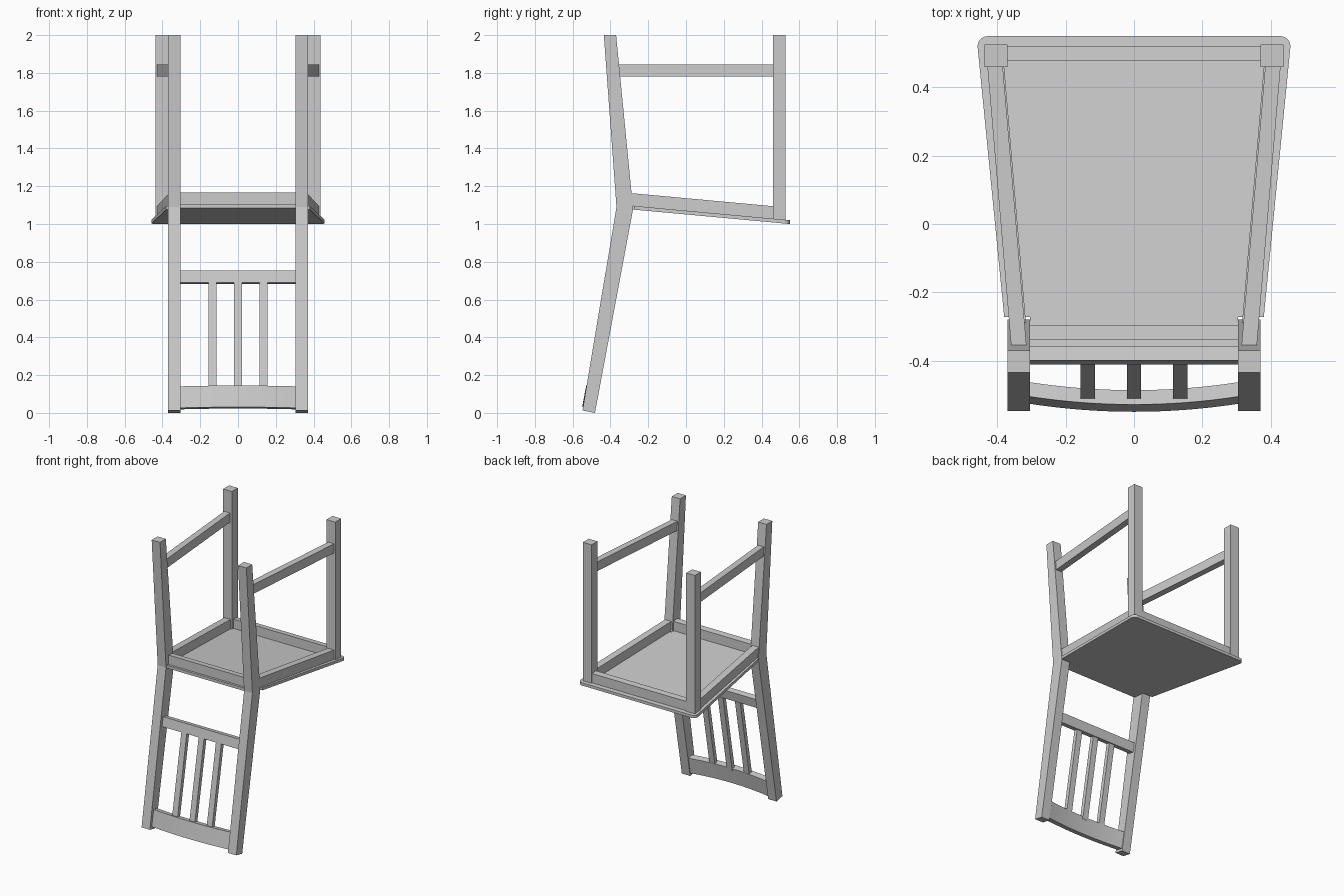
import bpy, bmesh, math

if "Cube" in bpy.data.objects:
    bpy.data.objects.remove(bpy.data.objects["Cube"])

SLOPE = 0.092                      # seat tilt


def seat_z(y):
    """Height of the seat board's lower face at depth y."""
    return 1.0 + SLOPE * (0.55 - y)


def back_y(z):
    """Centre line of the raked back posts."""
    return -0.512 + 0.186 * z


def loft(name, rings, mirror=False):
    """Solid skinned through equal-length rings of points, capped at both ends."""
    bm = bmesh.new()
    vs = [[bm.verts.new(p) for p in r] for r in rings]
    n = len(rings[0])
    for a, b in zip(vs, vs[1:]):
        for i in range(n):
            j = (i + 1) % n
            bm.faces.new((a[i], a[j], b[j], b[i]))
    bm.faces.new(vs[0][::-1])
    bm.faces.new(vs[-1])
    bmesh.ops.recalc_face_normals(bm, faces=bm.faces[:])
    me = bpy.data.meshes.new(name)
    bm.to_mesh(me)
    bm.free()
    ob = bpy.data.objects.new(name, me)
    bpy.context.collection.objects.link(ob)
    if mirror:
        ob.modifiers.new("mirror", 'MIRROR')
    return ob


def prism(name, profile, x0, x1, mirror=False):
    """Side (y, z) profile extruded across x."""
    return loft(name, [[(x, y, z) for y, z in profile] for x in (x0, x1)], mirror)


def raked(z0, z1, t, off=0.0):
    """Slab profile following the back rake, ends square to it."""
    k = 0.186
    pts = []
    for z, side in ((z0, -1), (z0, 1), (z1, 1), (z1, -1)):
        d = off + side * t / 2
        pts.append((back_y(z) + d, z - k * d))
    return pts


# Back posts, bent at the seat
prism("back_post", [(-0.435, 2), (-0.37, 2), (-0.28, 1.08), (-0.482, 0.0),
                    (-0.548, 0.013), (-0.368, 1.09)], 0.305, 0.37, True)

# Front legs
prism("front_leg", [(0.46, seat_z(0.46) + 0.015), (0.526, seat_z(0.526) + 0.015),
                    (0.526, 2), (0.46, 2)], 0.37, 0.438, True)

# Seat board with rounded front corners and notches for the posts
half = [(0.305, -0.36), (0.305, -0.272), (0.38, -0.272)]
for i in range(7):
    a = math.radians(90 * i / 6)
    half.append((0.428 + 0.03 * math.cos(a), 0.52 + 0.03 * math.sin(a)))
outline = half + [(-x, y) for x, y in reversed(half)]
loft("seat", [[(x, y, seat_z(y) + h) for x, y in outline] for h in (0, 0.02)])

# Front and back aprons
for name, y0, y1, w in (("back_apron", -0.34, -0.295, 0.31),
                        ("front_apron", 0.477, 0.52, 0.38)):
    prism(name, [(y, seat_z(y) + h) for y, h in
                 ((y0, 0.018), (y1, 0.018), (y1, 0.086), (y0, 0.086))], -w, w)

# Side aprons (following the seat) and level side stretchers, both splayed
for name, y0, low, high, w in (
        ("side_apron", -0.30, lambda y: seat_z(y) + 0.018, lambda y: seat_z(y) + 0.086, 0.049),
        ("side_stretcher", -0.36, lambda y: 1.78, lambda y: 1.845, 0.045)):
    rings = []
    for y in (y0, 0.47):
        xo = 0.39 + 0.085 * y
        rings.append([(xo - w, y, low(y)), (xo, y, low(y)),
                      (xo, y, high(y)), (xo - w, y, high(y))])
    loft(name, rings, True)

# Straight back rail
prism("back_rail", raked(0.685, 0.75, 0.04, -0.007), -0.31, 0.31)

# Curved end rail
rings = []
for i in range(17):
    x = -0.31 + 0.62 * i / 16
    bow = 0.003 - 0.024 * (1 - (x / 0.31) ** 2)
    rings.append([(x, y, z) for y, z in raked(0.023, 0.137, 0.042, bow)])
crest = loft("crest_rail", rings)
for ob in bpy.context.selected_objects:
    ob.select_set(False)
bpy.context.view_layer.objects.active = crest
crest.select_set(True)
bpy.ops.object.shade_smooth_by_angle()

# Three back slats
for x in (-0.135, 0, 0.135):
    prism("back_slat", raked(0.12, 0.70, 0.028, -0.011), x - 0.021, x + 0.021)
